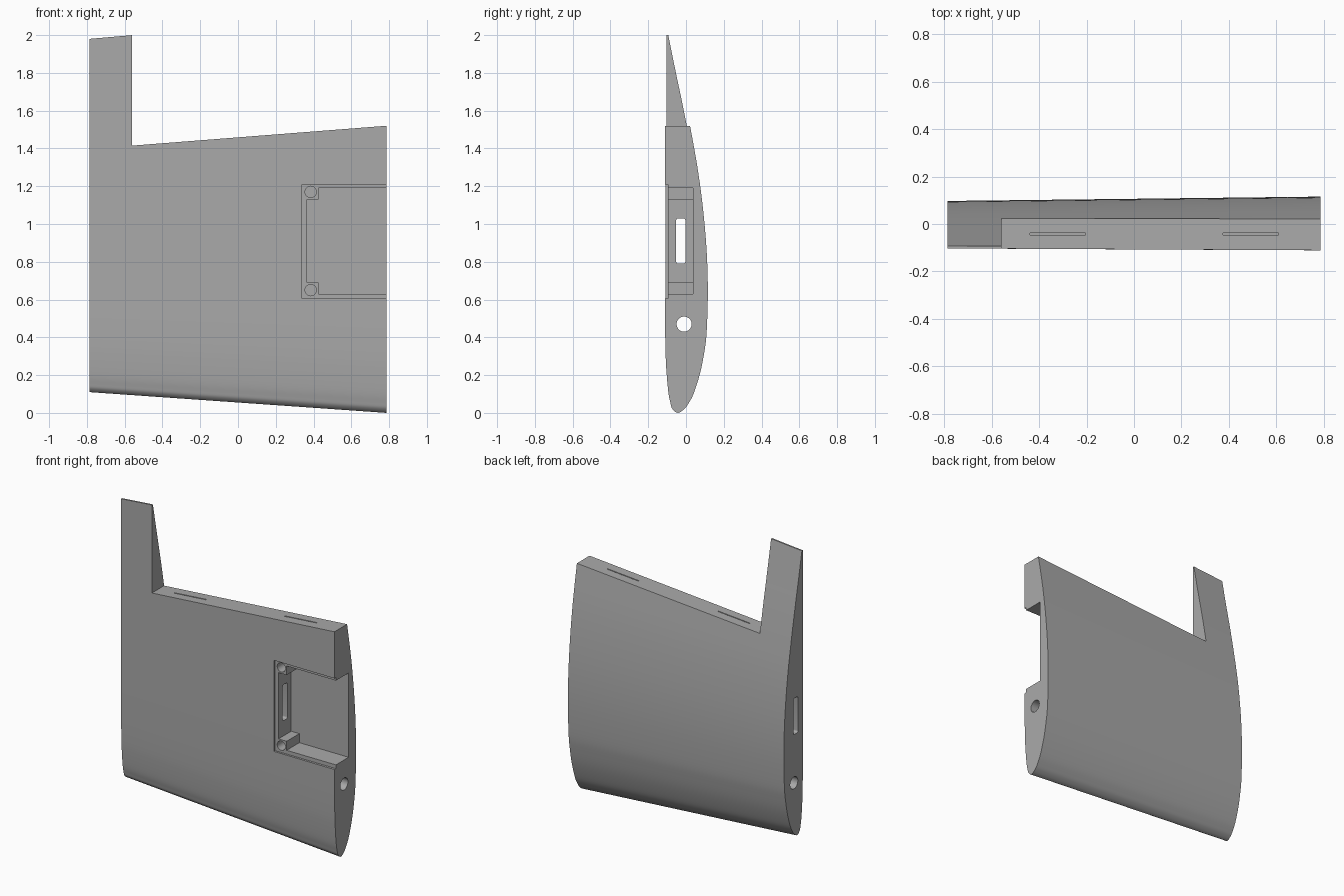
import bpy, bmesh, math
from mathutils import Vector

if "Cube" in bpy.data.objects:
    bpy.data.objects.remove(bpy.data.objects["Cube"])

grey = bpy.data.materials.new("plain grey")
grey.use_nodes = True
grey.diffuse_color = (0.4, 0.4, 0.4, 1)
grey.node_tree.nodes["Principled BSDF"].inputs["Base Color"].default_value = (0.4, 0.4, 0.4, 1)

HALF = 0.787


def loft(name, start, end):
    """Closed solid between two matching loops of points."""
    bm = bmesh.new()
    a = [bm.verts.new(p) for p in start]
    b = [bm.verts.new(p) for p in end]
    n = len(a)
    for i in range(n):
        j = (i + 1) % n
        bm.faces.new((a[i], a[j], b[j], b[i]))
    bm.faces.new(a[::-1])
    bm.faces.new(b)
    bmesh.ops.recalc_face_normals(bm, faces=bm.faces)
    mesh = bpy.data.meshes.new(name)
    bm.to_mesh(mesh)
    bm.free()
    mesh.materials.append(grey)
    obj = bpy.data.objects.new(name, mesh)
    bpy.context.collection.objects.link(obj)
    return obj


def smooth_curve(pts, steps=4):
    """Catmull-Rom curve through the points."""
    p = [Vector(q) for q in pts]
    p = [2 * p[0] - p[1]] + p + [2 * p[-1] - p[-2]]
    out = []
    for i in range(1, len(p) - 2):
        a, b, c, d = p[i - 1:i + 3]
        for s in range(steps):
            t = s / steps
            out.append(0.5 * (2 * b + (c - a) * t + (2 * a - 5 * b + 4 * c - d) * t * t
                              + (3 * b - a - 3 * c + d) * t ** 3))
    return out + [p[-2]]


# Wing section in percent of chord: (height above flat side, distance from nose)
section = smooth_curve([
    (0.6, 100), (2.8, 90), (5.1, 80), (7.2, 70), (9.1, 60), (10.5, 50), (11.4, 40),
    (11.7, 30), (11.36, 20), (10.69, 15), (9.6, 10), (7.9, 5), (6.5, 2.5), (5.3, 1),
    (3.5, 0), (2.0, 1), (1.47, 2.5), (0.93, 5), (0.42, 10), (0.15, 15), (0, 25),
    (0, 50), (0, 100)])


def wing_loop(x, nose, chord, flat_y):
    return [(x, flat_y + p.x * 0.00915 * chord, nose + p.y * 0.01 * chord) for p in section]


wing = loft("wing_panel", wing_loop(-HALF, 0.11, 1.87, -0.103),
            wing_loop(HALF, 0.0, 2.117, -0.111))


def cut(cutter):
    cutter.hide_render = True
    mod = wing.modifiers.new("cut", "BOOLEAN")
    mod.operation, mod.solver, mod.object = "DIFFERENCE", "EXACT", cutter
    bpy.context.view_layer.objects.active = wing
    bpy.ops.object.modifier_apply(modifier=mod.name)
    bpy.data.objects.remove(cutter)


def cut_y(name, pts, y0, y1):
    """Cut an x-z outline along y."""
    cut(loft(name, [(x, y0, z) for x, z in pts], [(x, y1, z) for x, z in pts]))


def cut_x(name, pts, x0, x1):
    """Cut a y-z outline along x."""
    cut(loft(name, [(x0, y, z) for y, z in pts], [(x1, y, z) for y, z in pts]))


def rect(a0, a1, b0, b1):
    return [(a0, b0), (a1, b0), (a1, b1), (a0, b1)]


def circle(a, b, r, n=32):
    return [(a + r * math.cos(2 * math.pi * i / n), b + r * math.sin(2 * math.pi * i / n))
            for i in range(n)]


def rounded(a0, a1, b0, b1, r, n=6):
    pts = []
    for k, (a, b) in enumerate(rect(a0 + r, a1 - r, b0 + r, b1 - r)):
        for i in range(n + 1):
            t = math.pi * (1 + k / 2 + i / (2 * n))
            pts.append((a + r * math.cos(t), b + r * math.sin(t)))
    return pts


# Notch for the control surface
slope = 0.078
cut_y("notch", [(-0.56, 1.415), (1, 1.415 + 1.56 * slope), (1, 2.4), (-0.56, 2.4)], -0.5, 0.5)

# Hinge slots in the notch edge
for x in (-0.322, 0.492):
    z = 1.459 + slope * x
    cut_y("hinge_slot", rect(x - 0.117, x + 0.117, z - 0.14, z + 0.1), -0.046, -0.039)

# Servo bay: cover recess, pocket with corner posts, screw holes
cut_y("cover_recess", rect(0.34, 1, 0.605, 1.21), -0.3, -0.096)
cut_y("bay_pocket", [(0.365, 0.69), (0.425, 0.69), (0.425, 0.63), (1, 0.63), (1, 1.19),
                     (0.425, 1.19), (0.425, 1.13), (0.365, 1.13)], -0.3, 0.037)
for z in (0.65, 1.17):
    cut_y("screw_hole", circle(0.385, z, 0.03), -0.3, -0.01)

# Cable channel from the bay to the tip, and the spar hole along the whole span
cut_x("cable_channel", rounded(-0.052, -0.003, 0.79, 1.03, 0.012), -1, 0.4)
cut_x("spar_hole", circle(-0.01, 0.47, 0.04), -1, 1)

bpy.ops.object.select_all(action="DESELECT")
wing.select_set(True)
bpy.context.view_layer.objects.active = wing
bpy.ops.object.shade_smooth_by_angle(angle=math.radians(30))
